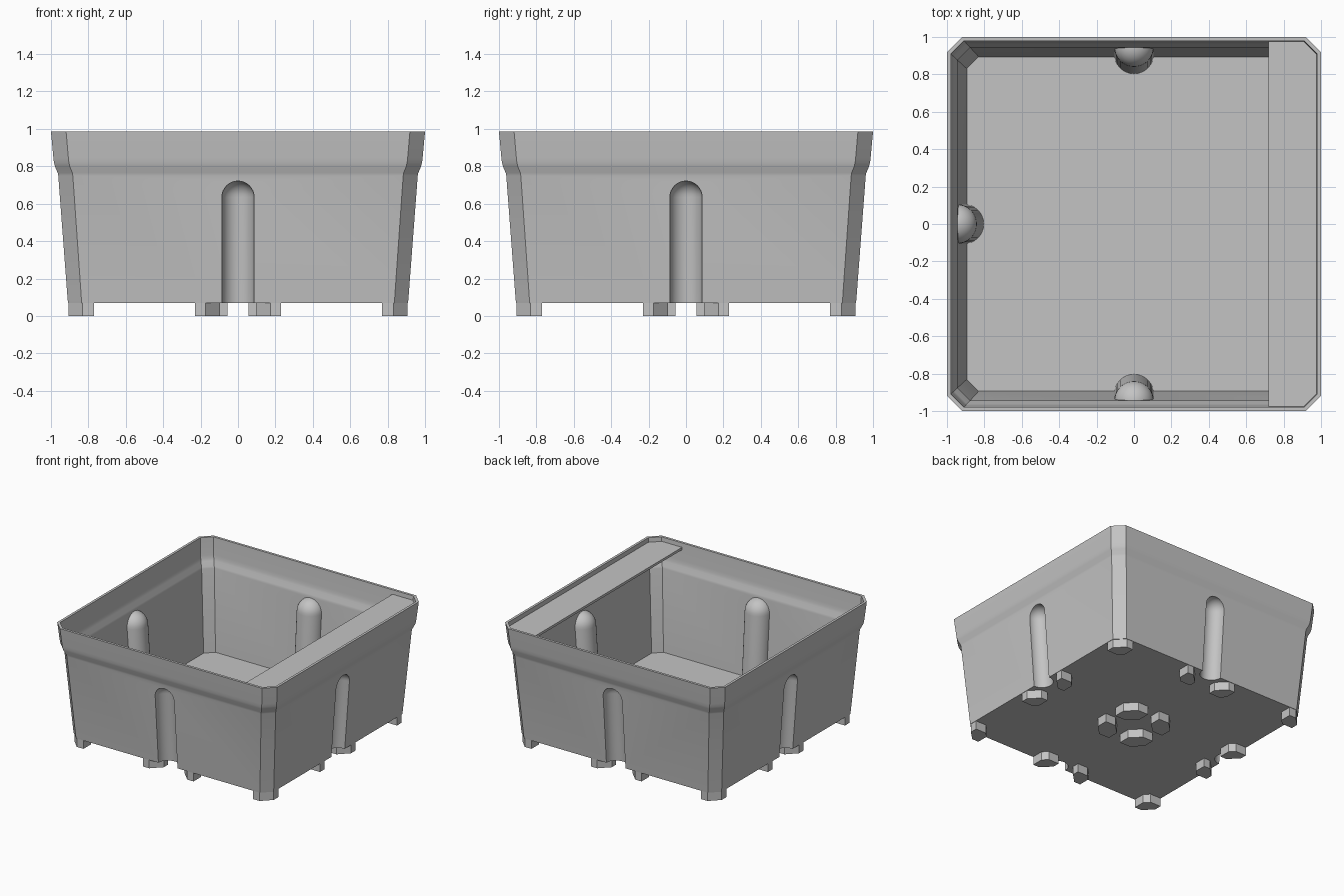
import bpy, bmesh, math
from mathutils import Matrix, Vector

cube = bpy.data.objects.get("Cube")
if cube:
    bpy.data.objects.remove(cube, do_unlink=True)

grey = bpy.data.materials.new("plain grey")
grey.use_nodes = True
grey.diffuse_color = (0.55, 0.55, 0.55, 1)
grey.node_tree.nodes["Principled BSDF"].inputs["Base Color"].default_value = grey.diffuse_color

BASE, RIM = 0.07, 0.985
WALL, FLOOR = 0.017, 0.09


def add_object(name, bm):
    bmesh.ops.recalc_face_normals(bm, faces=bm.faces)
    mesh = bpy.data.meshes.new(name)
    bm.to_mesh(mesh)
    bm.free()
    mesh.materials.append(grey)
    obj = bpy.data.objects.new(name, mesh)
    bpy.context.collection.objects.link(obj)
    return obj


def octagon(h, c):
    """Square of half width h with its corners cut by c."""
    k = h - c
    return [(h, -k), (h, k), (k, h), (-k, h), (-h, k), (-h, -k), (-k, -h), (k, -h)]


def loft(bm, rings):
    """Closed solid through a list of (outline, z)."""
    loops = [[bm.verts.new((x, y, z)) for x, y in pts] for pts, z in rings]
    for a, b in zip(loops, loops[1:]):
        n = len(a)
        for i in range(n):
            bm.faces.new((a[i], a[(i + 1) % n], b[(i + 1) % n], b[i]))
    bm.faces.new(loops[0][::-1])
    bm.faces.new(loops[-1])


# Wall profile: half width by height, flaring out below the rim
profile = [(0.909, BASE), (0.911, FLOOR), (0.961, 0.75), (0.964, 0.765),
           (0.979, 0.80), (0.984, 0.82), (0.987, 0.845), (1.0, RIM)]


def body(name, inset, bottom, top):
    rings = []
    for h, z in profile:
        if z >= bottom:
            if z == RIM:
                z = top
            rings.append((octagon(h - inset, 0.081 * h - 0.6 * inset), z))
    bm = bmesh.new()
    loft(bm, rings)
    return add_object(name, bm)


def capsule(name, radius, turn, segments=32, steps=8):
    """Round-topped post leaning with the wall, turned to one side."""
    foot, shoulder = Vector((0, -0.902, 0)), Vector((0, -0.945, 0.635))
    circle = [(math.cos(2 * math.pi * i / segments), math.sin(2 * math.pi * i / segments))
              for i in range(segments)]

    def ring(c, r):
        return [(c.x + r * x, c.y + r * y) for x, y in circle], c.z

    rings = [ring(foot, radius)]
    for i in range(steps):
        a = math.pi / 2 * i / steps
        rings.append(ring(shoulder + Vector((0, 0, radius * math.sin(a))), radius * math.cos(a)))
    rings.append(ring(shoulder + Vector((0, 0, radius)), radius * 0.03))
    bm = bmesh.new()
    loft(bm, rings)
    bmesh.ops.rotate(bm, verts=bm.verts, matrix=Matrix.Rotation(turn, 3, "Z"))
    return add_object(name, bm)


def subtract(obj, cutters):
    for cutter in cutters:
        mod = obj.modifiers.new("cut", "BOOLEAN")
        mod.operation, mod.solver, mod.object = "DIFFERENCE", "EXACT", cutter
    bpy.context.view_layer.update()
    graph = bpy.context.evaluated_depsgraph_get()
    mesh = bpy.data.meshes.new_from_object(obj.evaluated_get(graph))
    obj.modifiers.clear()
    obj.data = mesh
    for cutter in cutters:
        bpy.data.objects.remove(cutter, do_unlink=True)


# Pot: thin tapered shell with a round-topped groove in the middle of each side
turns = [i * math.pi / 2 for i in range(4)]
pot = body("pot_shell", 0, BASE, RIM)
cavity = body("pot_cavity", WALL, FLOOR, RIM + 0.05)
subtract(cavity, [capsule("post", 0.105, t) for t in turns])
subtract(pot, [capsule("groove", 0.087, t) for t in turns])
subtract(pot, [cavity])

# Plate: flat strip just below the rim on the left side
bm = bmesh.new()
h, k, edge = 0.977, 0.905, 0.72
strip = [(edge, -h), (k, -h), (h, -k), (h, k), (k, h), (edge, h)]
loft(bm, [(strip, 0.93), (strip, 0.95)])
add_object("rim_plate", bm)


# Feet: each quarter of the base has four six-sided feet
def foot(name, x0, x1, y0, y1, outer, inner, sx, sy):
    """Box cut on the corner at (x1, y1) and on the one opposite."""
    pts = [(x1, y0), (x1, y1 - outer), (x1 - outer, y1),
           (x0, y1), (x0, y0 + inner), (x0 + inner, y0)]
    bm = bmesh.new()
    pts = [(x * sx, y * sy) for x, y in pts]
    loft(bm, [(pts, 0), (pts, BASE + 0.008)])
    add_object(name, bm)


for sx, x_side in ((1, "left"), (-1, "right")):
    for sy, y_side in ((1, "back"), (-1, "front")):
        tag = f"{y_side}_{x_side}"
        foot("corner_foot_" + tag, 0.77, 0.906, 0.77, 0.906, 0.075, 0.04, sx, sy)
        foot("side_foot_x_" + tag, 0.77, 0.906, -0.23, -0.095, 0.078, 0.04, sx, -sy)
        foot("side_foot_y_" + tag, -0.23, -0.095, 0.77, 0.906, 0.078, 0.04, -sx, sy)
        foot("centre_foot_" + tag, -0.23, -0.055, -0.23, -0.055, 0.08, 0.08, -sx, -sy)

# Smooth curved parts, keep folds sharp
bpy.ops.object.select_all(action="DESELECT")
pot.select_set(True)
bpy.context.view_layer.objects.active = pot
bpy.ops.object.shade_smooth_by_angle(angle=math.radians(25))
